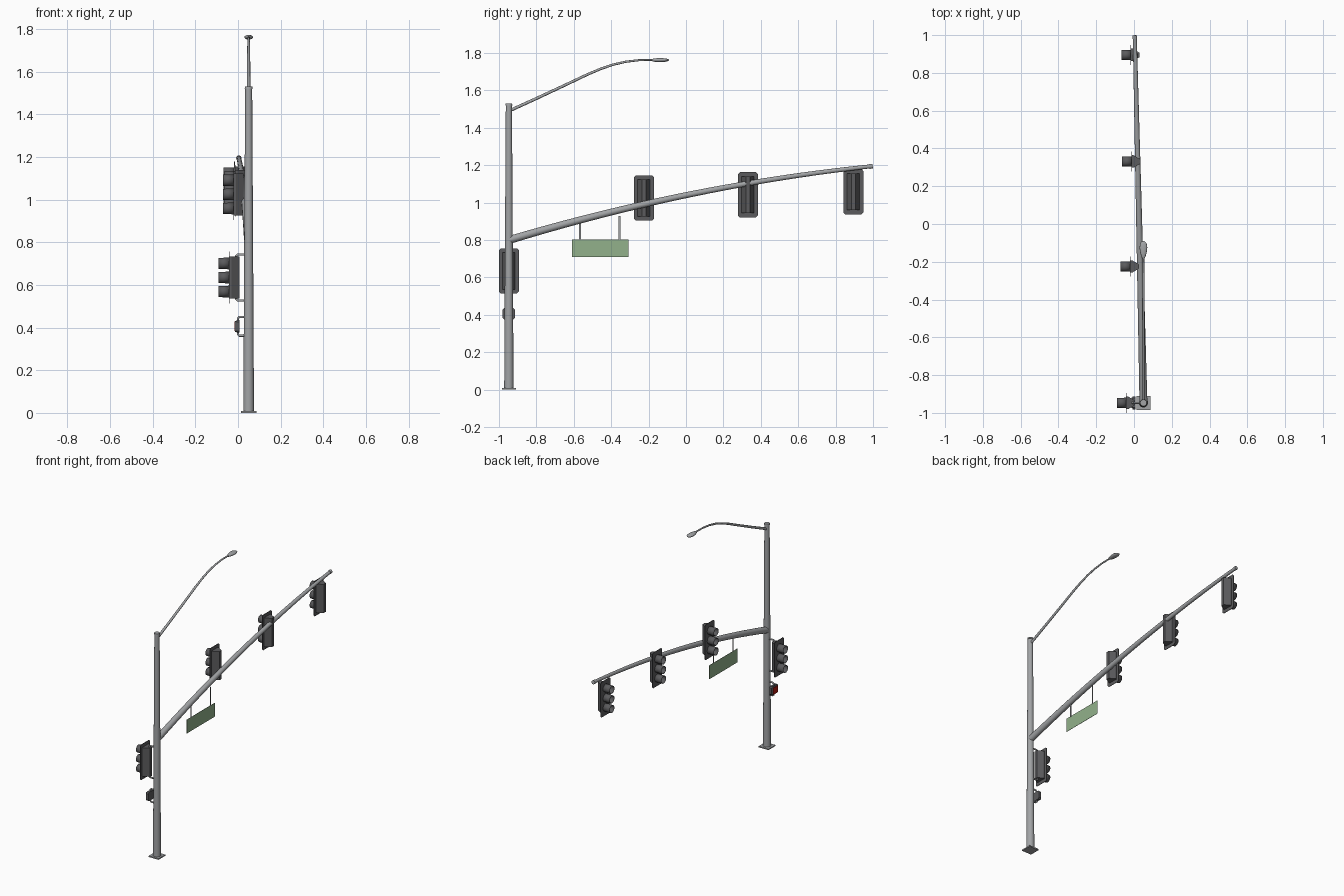
import bpy, bmesh, math
from mathutils import Vector

if "Cube" in bpy.data.objects:
    bpy.data.objects.remove(bpy.data.objects["Cube"])


def material(name, r, g, b):
    m = bpy.data.materials.new(name)
    m.diffuse_color = (r, g, b, 1)
    m.use_nodes = True
    m.node_tree.nodes["Principled BSDF"].inputs["Base Color"].default_value = m.diffuse_color
    return m


STEEL = material("galvanised steel", 0.36, 0.37, 0.38)
DARK = material("dark grey housing", 0.105, 0.105, 0.11)
GREEN = material("sign green", 0.29, 0.44, 0.26)
RED = material("signal red", 0.45, 0.01, 0.005)
AMBER = material("signal amber", 0.55, 0.27, 0.02)
GO = material("signal green", 0.02, 0.30, 0.10)


def finish(name, bm, mat, smooth=False):
    bmesh.ops.recalc_face_normals(bm, faces=bm.faces)
    me = bpy.data.meshes.new(name)
    bm.to_mesh(me)
    bm.free()
    me.materials.append(mat)
    ob = bpy.data.objects.new(name, me)
    bpy.context.collection.objects.link(ob)
    if smooth:
        bpy.ops.object.select_all(action='DESELECT')
        ob.select_set(True)
        bpy.context.view_layer.objects.active = ob
        bpy.ops.object.shade_smooth_by_angle(angle=math.radians(40))
    return ob


def sweep(name, path, r0, r1, ref, mat=STEEL, sides=16, caps=True):
    """Tapered round tube along a path lying roughly square to ref."""
    pts = [Vector(p) for p in path]
    bm = bmesh.new()
    rings = []
    for i, p in enumerate(pts):
        a, b = pts[max(i - 1, 0)], pts[min(i + 1, len(pts) - 1)]
        t = (b - a).normalized()
        u = t.cross(Vector(ref)).normalized()
        v = t.cross(u)
        r = r0 + (r1 - r0) * i / (len(pts) - 1)
        rings.append([bm.verts.new(p + r * (math.cos(k) * u + math.sin(k) * v))
                      for k in (2 * math.pi * s / sides for s in range(sides))])
    for A, B in zip(rings, rings[1:]):
        for s in range(sides):
            n = (s + 1) % sides
            bm.faces.new((A[s], A[n], B[n], B[s]))
    if caps:
        bm.faces.new(rings[0])
        bm.faces.new(rings[-1])
    return finish(name, bm, mat, True)


def extrude(name, outline, vec, mat):
    """Prism from a flat 3D outline pushed along vec."""
    bm = bmesh.new()
    a = [bm.verts.new(p) for p in outline]
    b = [bm.verts.new(Vector(p) + Vector(vec)) for p in outline]
    bm.faces.new(a)
    bm.faces.new(b)
    for i in range(len(a)):
        j = (i + 1) % len(a)
        bm.faces.new((a[i], a[j], b[j], b[i]))
    return finish(name, bm, mat)


def panel(name, x, y, z, hw, hh, c, depth, mat):
    """Upright plate facing x, with corners cut by c."""
    o = [(hw, hh - c), (hw - c, hh), (c - hw, hh), (-hw, hh - c),
         (-hw, c - hh), (c - hw, -hh), (hw - c, -hh), (hw, c - hh)]
    if c == 0:
        o = [(hw, hh), (-hw, hh), (-hw, -hh), (hw, -hh)]
    return extrude(name, [(x, y + a, z + b) for a, b in o], (depth, 0, 0), mat)


X, Y = (1, 0, 0), (0, 1, 0)
PX, PY = 0.05, -0.947

# Pole, base plate and cap
extrude("base_plate", [(PX + a * 0.037, PY + b * 0.037, 0)
                       for a, b in ((1, 1), (-1, 1), (-1, -1), (1, -1))],
        (0, 0, 0.008), STEEL)
sweep("pole", [(PX, PY, 0), (PX, PY, 0.8), (PX, PY, 1.525)], 0.025, 0.0165, X, sides=24)
sweep("pole_cap", [(PX, PY, 1.52), (PX, PY, 1.53)], 0.0185, 0.0175, X, sides=24)


# Curved mast arm, as a parabola through three heights
def arm_point(y):
    t = (y + 0.947) / 1.942
    return (0.05 - 0.046 * t, y, 0.80 + 0.585 * t - 0.19 * t * t)


sweep("mast_arm", [arm_point(-0.947 + 1.942 * i / 20) for i in range(21)], 0.021, 0.0105, X)
sweep("mast_arm_cap", [arm_point(0.98), arm_point(0.998)], 0.0125, 0.0125, X)

# Street light arm and teardrop lamp
sweep("lamp_arm", [(PX, y, z) for y, z in
                   ((-0.947, 1.49), (-0.80, 1.557), (-0.65, 1.627), (-0.53, 1.684),
                    (-0.46, 1.714), (-0.39, 1.738), (-0.32, 1.754), (-0.25, 1.762),
                    (-0.16, 1.764))], 0.0085, 0.005, X, sides=12)
bm = bmesh.new()
bmesh.ops.create_uvsphere(bm, u_segments=20, v_segments=12, radius=1)
for v in bm.verts:
    w = 0.74 + 0.26 * v.co.y
    v.co = Vector((PX + v.co.x * 0.026 * w, -0.139 + v.co.y * 0.049,
                   1.763 + v.co.z * (0.012 if v.co.z < 0 else 0.01)))
finish("lamp_head", bm, STEEL, True)


# Three-light signal heads; x is the backplate, lights face -x
def signal(label, x, y, z):
    panel(label + "_backplate", x, y, z, 0.053, 0.121, 0.01, 0.003, DARK)
    half = [(0, 0.033), (0.012, 0.033), (0.048, 0.011)]
    outline = half + [(a, -b) for a, b in reversed(half)]
    extrude(label + "_housing", [(x + a, y + b, z - 0.098) for a, b in outline],
            (0, 0, 0.196), DARK)
    for part, dz, mat in (("top", 0.066, RED), ("middle", 0, AMBER), ("bottom", -0.066, GO)):
        c = z + dz
        hood = sweep(f"{label}_{part}_visor", [(x, y, c), (x - 0.049, y, c)],
                     0.0275, 0.026, Y, DARK, 20, caps=False)
        solid = hood.modifiers.new("wall", 'SOLIDIFY')
        solid.thickness = 0.002
        sweep(f"{label}_{part}_lens", [(x, y, c), (x - 0.005, y, c)],
              0.025, 0.021, Y, mat, 20)


signal("arm_signal_inner", -0.022, -0.225, 1.025)
signal("arm_signal_middle", -0.014, 0.331, 1.042)
signal("arm_signal_outer", -0.018, 0.895, 1.058)
signal("pole_signal", -0.042, PY, 0.635)

# Pedestrian signal with red face and hood
panel("pedestrian_housing", -0.008, PY, 0.406, 0.034, 0.03, 0.009, 0.016, DARK)
panel("pedestrian_rim", -0.014, PY, 0.406, 0.028, 0.026, 0.004, 0.008, DARK)
panel("pedestrian_light", -0.017, PY, 0.406, 0.024, 0.022, 0, 0.004, RED)

# Pipe brackets holding both pole-mounted heads
for label, x, z, h, bend in (("pole_signal", -0.008, 0.635, 0.09, 0.108),
                             ("pedestrian", 0.0, 0.406, 0.025, 0.044)):
    for side, s in (("upper", 1), ("lower", -1)):
        top = z + s * bend
        sweep(f"{label}_{side}_bracket",
              [(x, PY, z + s * h), (x, PY, top - s * 0.006), (x + 0.006, PY, top),
               (PX, PY, top)], 0.0055, 0.0055, Y, STEEL, 10)

# Street sign hung on two straps
panel("street_sign", 0.038, -0.458, 0.756, 0.151, 0.047, 0, 0.002, GREEN)
for i, (y, top) in enumerate(((-0.566, 0.892), (-0.355, 0.93))):
    panel(f"sign_strap_{i + 1}", 0.0385, y, (top + 0.80) / 2, 0.005, (top - 0.80) / 2,
          0, 0.003, STEEL)
